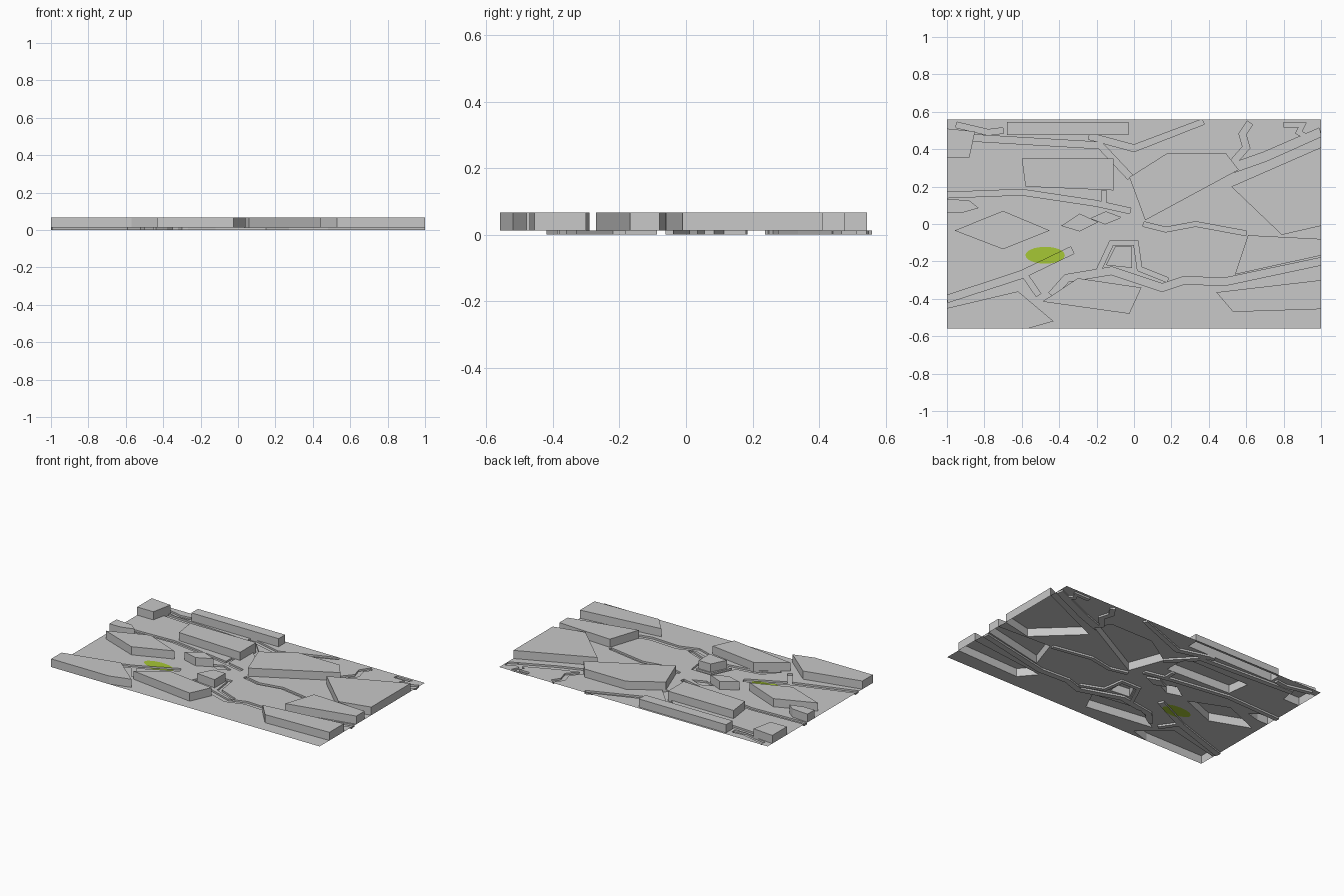
import bpy, bmesh, math
from mathutils import Vector
from mathutils.geometry import delaunay_2d_cdt

if "Cube" in bpy.data.objects:
    bpy.data.objects.remove(bpy.data.objects["Cube"])

W, H = 1.0, 0.56                      # half size of the map
CHANNEL, GROUND, ROOF = 0.0, 0.012, 0.067


def material(name, rgb):
    m = bpy.data.materials.new(name)
    m.diffuse_color = (*rgb, 1)
    m.use_nodes = True
    m.node_tree.nodes["Principled BSDF"].inputs["Base Color"].default_value = m.diffuse_color
    return m


GREY = material("light grey", (0.58, 0.58, 0.58))
GREEN = material("lime green", (0.38, 0.57, 0.035))

# Tall blocks, outlined in plan
BLOCKS = {
    "block_front_left": [(-1, -.56), (-.57, -.56), (-.43, -.52), (-.62, -.36), (-1, -.45)],
    "block_front_mid": [(-.49, -.415), (-.025, -.48), (.04, -.34), (-.30, -.29)],
    "block_front_right": [(.44, -.365), (.53, -.47), (1, -.455), (1, -.30)],
    "block_right": [(.54, -.27), (1, -.168), (1, -.08), (.61, -.06)],
    "block_right_back": [(.52, .20), (.79, -.058), (1, -.01), (1, .41)],
    "block_centre": [(.06, .02), (.56, .29), (.49, .38), (.18, .38), (-.025, .25)],
    "block_back_mid": [(-.58, .20), (-.11, .18), (-.11, .35), (-.60, .35)],
    "block_back_strip": [(-.68, .475), (-.03, .475), (-.03, .545), (-.68, .545)],
    "block_back_corner": [(-1, .355), (-.88, .355), (-.85, .495), (-1, .51)],
    "block_left_small": [(-1, .06), (-.92, .06), (-.83, .085), (-.88, .125), (-1, .135)],
    "block_left": [(-.96, -.035), (-.70, -.135), (-.45, -.035), (-.70, .07)],
    "block_diamond": [(-.39, -.01), (-.29, -.04), (-.19, .01), (-.29, .055)],
    "block_inner": [(-.15, -.22), (-.01, -.235), (-.01, -.12), (-.10, -.12)],
}

# Shallow channels: (width, centre line)
PATHS = [
    (.035, [(-.86, .46), (-.18, .42), (-.02, .25)]),
    (.035, [(-.24, .47), (0, .405), (.37, .55)]),
    (.05, [(.53, .30), (.7, .36), (1, .49)]),
    (.035, [(.53, .33), (.60, .41), (.58, .48), (.62, .54)]),
    (.025, [(.80, .53), (.90, .53), (.88, .49), (.95, .45)]),
    (.03, [(-1, .155), (-.6, .17), (-.2, .11), (-.02, .07)]),
    (.025, [(-.16, .18), (-.16, .11)]),
    (.025, [(.05, .0), (.17, -.03), (.33, .0), (.60, -.05)]),
    (.04, [(-1, -.40), (-.6, -.27), (-.33, -.14)]),
    (.03, [(-.60, -.25), (-.51, -.38)]),
    (.04, [(-.44, -.38), (-.36, -.29), (-.12, -.25), (.15, -.34), (.27, -.30),
           (.48, -.31), (1, -.20)]),
    (.025, [(-.19, -.25), (-.12, -.10), (.01, -.10), (.03, -.24), (.18, -.30)]),
    (.03, [(-.95, .53), (-.78, .49), (-.70, .50)]),
]


def clamp(p):
    return (max(-W, min(W, p[0])), max(-H, min(H, p[1])))


def strips(width, line):
    """Each segment of a path as a mitred quad."""
    pts = [Vector(p) for p in line]
    sides = []
    for i, p in enumerate(pts):
        a = (p - pts[i - 1]).normalized() if i else (pts[1] - p).normalized()
        b = (pts[i + 1] - p).normalized() if i + 1 < len(pts) else a
        t = (a + b).normalized()
        n = Vector((-t.y, t.x)) * (width / 2 / max(.5, t.dot(a)))
        sides.append((clamp(p + n), clamp(p - n)))
    return [[s[0], s[1], e[1], e[0]] for s, e in zip(sides, sides[1:])]


def inside(p, poly):
    hit = False
    for (ax, ay), (bx, by) in zip(poly, poly[1:] + poly[:1]):
        if (ay > p[1]) != (by > p[1]) and p[0] < (bx - ax) * (p[1] - ay) / (by - ay) + ax:
            hit = not hit
    return hit


channels = [q for w, l in PATHS for q in strips(w, l)]
channels.append([(-.23, .03), (-.155, 0), (-.07, .035), (-.15, .065)])   # diamond basin
# Green oval marker on the ground
oval = [(-.475 + .105 * math.cos(k * math.tau / 32), -.167 + .045 * math.sin(k * math.tau / 32))
        for k in range(32)]

# Split the map into cells along every outline
polys = [[(-W, -H), (W, -H), (W, H), (-W, H)], *BLOCKS.values(), *channels, oval]
pts, edges = [], []
for poly in polys:
    s, n = len(pts), len(poly)
    pts += [Vector(p) for p in poly]
    edges += [(s + i, s + (i + 1) % n) for i in range(n)]
verts, _, tris, *_ = delaunay_2d_cdt(pts, edges, [], 0, 1e-5)

cells, owner = [], {}
for t in tris:
    a, b, c = (verts[i] for i in t)
    area = (b - a).cross(c - a) if hasattr(a, "cross") else 1
    if abs(area) < 1e-9:
        continue
    t = list(t) if area > 0 else list(t)[::-1]
    mid = (a + b + c) / 3
    part, z = "ground", GROUND
    block = next((k for k, poly in BLOCKS.items() if inside(mid, poly)), None)
    if block:
        part, z = block, ROOF
    elif any(inside(mid, q) for q in channels):
        part, z = "channel_floor", CHANNEL
    mat = 1 if not block and inside(mid, oval) else 0
    for i in range(3):
        owner[(t[i], t[(i + 1) % 3])] = z
    cells.append((t, part, z, mat))

# Build each part: top faces, plus walls down to any lower neighbour
meshes = {}
for t, part, z, mat in cells:
    bm = meshes.setdefault(part, bmesh.new())

    def face(coords, m):
        f = bm.faces.new([bm.verts.new(c) for c in coords])
        f.material_index = m

    face([(*verts[i], z) for i in t], mat)
    for i in range(3):
        a, b = t[i], t[(i + 1) % 3]
        low = owner.get((b, a), GROUND)
        if low < z - 1e-6:
            face([(*verts[a], low), (*verts[b], low), (*verts[b], z), (*verts[a], z)], 0)

for name, bm in meshes.items():
    bmesh.ops.remove_doubles(bm, verts=bm.verts, dist=1e-5)
    bmesh.ops.dissolve_limit(bm, angle_limit=.01, verts=bm.verts, edges=bm.edges,
                             delimit={'MATERIAL'})
    me = bpy.data.meshes.new(name)
    bm.to_mesh(me)
    bm.free()
    me.materials.append(GREY)
    me.materials.append(GREEN)
    bpy.context.collection.objects.link(bpy.data.objects.new(name, me))
